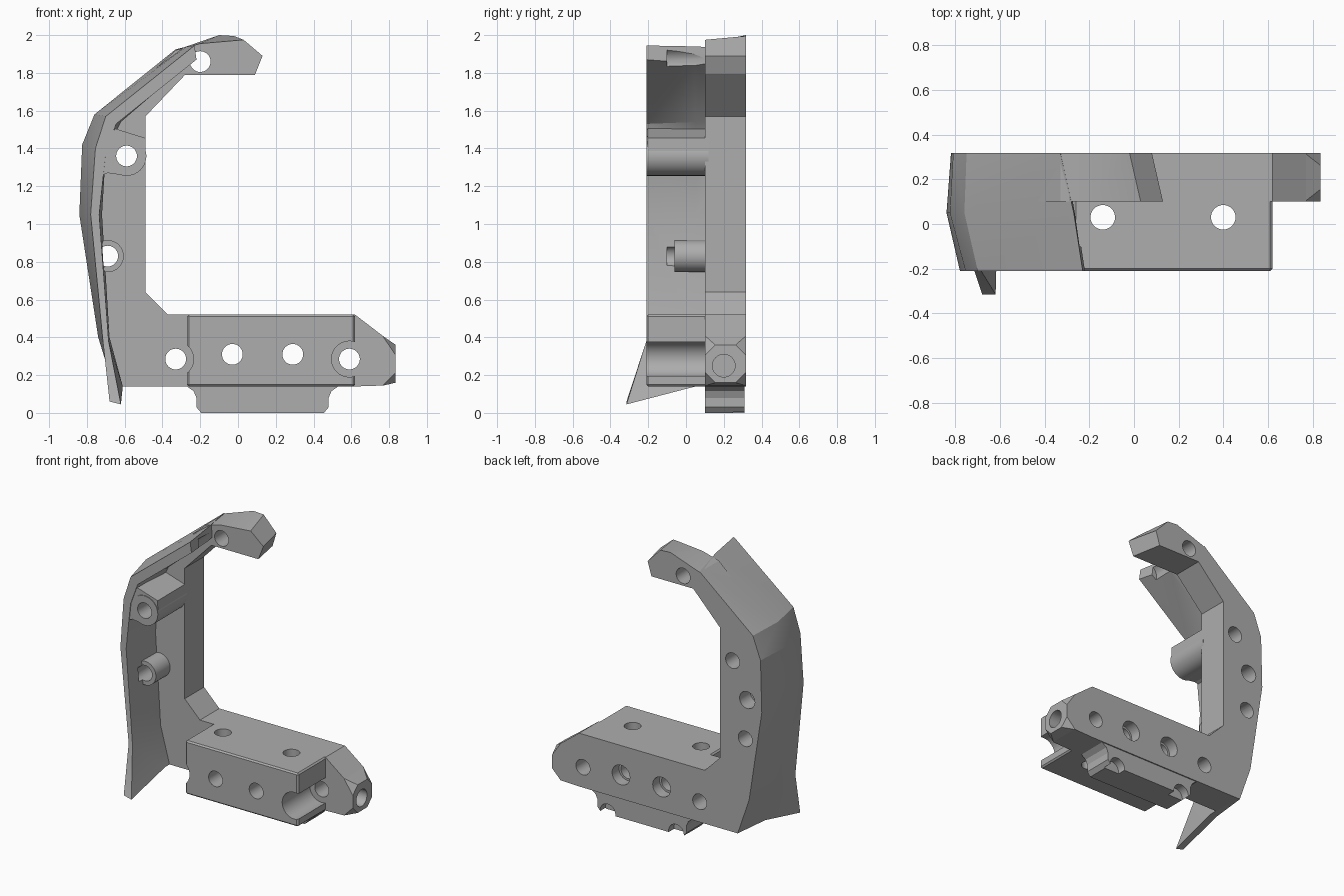
import bpy, bmesh, math
from mathutils import Matrix, Vector

old = bpy.data.objects.get("Cube")
if old:
    bpy.data.objects.remove(old)

grey = bpy.data.materials.new("plain grey")
grey.use_nodes = True
grey.diffuse_color = (0.42, 0.42, 0.42, 1)
grey.node_tree.nodes["Principled BSDF"].inputs["Base Color"].default_value = (0.42, 0.42, 0.42, 1)


def finish(name, bm):
    bmesh.ops.recalc_face_normals(bm, faces=bm.faces)
    mesh = bpy.data.meshes.new(name)
    bm.to_mesh(mesh)
    bm.free()
    mesh.materials.append(grey)
    obj = bpy.data.objects.new(name, mesh)
    bpy.context.collection.objects.link(obj)
    return obj


def loft(name, sections, strip_caps=False):
    """Skin equal-length closed rings of 3D points."""
    bm = bmesh.new()
    rings = [[bm.verts.new(p) for p in ring] for ring in sections]
    n = len(rings[0])
    for a, b in zip(rings, rings[1:]):
        for i in range(n):
            j = (i + 1) % n
            bm.faces.new((a[i], a[j], b[j], b[i]))
    for ring in (rings[0], rings[-1]):
        if strip_caps:
            for i in range(n // 2 - 1):
                bm.faces.new((ring[i], ring[i + 1], ring[n - 2 - i], ring[n - 1 - i]))
        else:
            bm.faces.new(ring)
    if strip_caps:
        bmesh.ops.triangulate(bm, faces=bm.faces)
    return finish(name, bm)


def at_y(points, y):
    return [(x, y, z) for x, z in points]


def prism(name, points, y0, y1):
    return loft(name, [at_y(points, y0), at_y(points, y1)])


def cylinder(name, start, end, radius, radius2=None):
    a, b = Vector(start), Vector(end)
    bm = bmesh.new()
    turn = (b - a).to_track_quat('Z', 'Y').to_matrix().to_4x4()
    bmesh.ops.create_cone(bm, cap_ends=True, segments=32, radius1=radius,
                          radius2=radius2 or radius, depth=(b - a).length,
                          matrix=Matrix.Translation((a + b) / 2) @ turn)
    return finish(name, bm)


def apply_modifier(obj, mod):
    bpy.context.view_layer.objects.active = obj
    bpy.ops.object.modifier_apply(modifier=mod.name)


def bevel(obj, width):
    mod = obj.modifiers.new("edge", 'BEVEL')
    mod.width, mod.segments, mod.limit_method = width, 1, 'ANGLE'
    apply_modifier(obj, mod)


def drill(parts, start, end, radius):
    cutter = cylinder("cutter", start, end, radius)
    cutter.hide_render = True
    for part in parts:
        mod = part.modifiers.new("hole", 'BOOLEAN')
        mod.operation, mod.solver, mod.object = 'DIFFERENCE', 'EXACT', cutter
        apply_modifier(part, mod)
    bpy.data.objects.remove(cutter)


FRONT, PLATE, BACK = -0.21, 0.1, 0.318

# C-shaped back frame; the hooked tip is skewed towards the back
lower = [(.62, .52), (.77, .405), (.77, .145), (.62, .14)]
outer = [(-.61, .14), (-.7, .4), (-.77, 1.05), (-.76, 1.42), (-.71, 1.57), (-.33, 1.92)]
inner = [(-.28, 1.79), (-.49, 1.57), (-.49, .64), (-.37, .52)]
tip_front = [(-.2, 1.955), (.03, 1.975), (.13, 1.89), (.09, 1.79)]
tip_back = [(-.1, 2), (-.02, 1.995), (.08, 1.89), (.05, 1.79)]
frame = loft("back_frame", [at_y(outer + tip_front + inner + lower, PLATE),
                            at_y(outer + tip_back + inner + lower, BACK)])

# Flared outer shell, drawn forward into a fang at the bottom
shell_front = at_y([(-.68, .06), (-.715, .38), (-.78, 1.05), (-.755, 1.4), (-.7, 1.57),
                    (-.23, 1.945), (-.22, 1.87), (-.645, 1.53), (-.7, 1.38),
                    (-.735, 1.05), (-.685, .38), (-.62, .045)], FRONT)
for i in (0, -1):
    x, y, z = shell_front[i]
    shell_front[i] = (x, -.315, z)
shell_inner = [(-.62, 1.54), (-.7, 1.38), (-.72, 1.05), (-.68, .4), (-.61, .14)]
shell_mid = [(-.66, .14), (-.74, .4), (-.84, 1.05), (-.825, 1.42), (-.76, 1.58),
             (-.27, 1.94), (-.26, 1.85)] + shell_inner
shell_back = [(-.63, .14), (-.72, .4), (-.82, 1.05), (-.81, 1.42), (-.75, 1.58),
              (-.33, 1.925), (-.32, 1.85)] + shell_inner
shell = loft("outer_shell", [shell_front, at_y(shell_mid, .05), at_y(shell_back, BACK)], True)

# Front block on the lower arm
block = prism("front_block", [(-.27, .14), (.62, .14), (.62, .52), (-.27, .52)], FRONT, PLATE + .02)
bevel(block, .01)

# Faceted end of the lower arm
def octagon(x, z0, z1, c):
    y0, y1 = PLATE, BACK
    return [(x, y0 + c, z0), (x, y1 - c, z0), (x, y1, z0 + c), (x, y1, z1 - c),
            (x, y1 - c, z1), (x, y0 + c, z1), (x, y0, z1 - c), (x, y0, z0 + c)]


arm_end = loft("arm_end", [octagon(.77, .145, .405, .004), octagon(.835, .16, .36, .055)])

# Foot with concave ends under the lower arm
left_end = [(-.27, .14), (-.235, .115), (-.22, .08), (-.22, .03), (-.195, 0)]
right_end = [(.26 - x, z) for x, z in reversed(left_end)]
foot = prism("foot", left_end + right_end, PLATE, .31)

# Bosses behind the shell: a long one with a web, and a short one
upper_boss = cylinder("upper_boss", (-.59, FRONT, 1.36), (-.59, PLATE + .02, 1.36), .105)
boss_web = prism("boss_web", [(-.74, 1.25), (-.69, 1.27), (-.59, 1.256), (-.6, 1.36), (-.488, 1.36),
                              (-.49, 1.455), (-.65, 1.505), (-.72, 1.42)], FRONT + .005, PLATE + .02)
lower_boss = cylinder("lower_boss", (-.69, -.06, .83), (-.69, PLATE + .02, .83), .085)

# Front-to-back bolt holes
for x, z, start, parts in ((-.2, 1.86, 0, [frame]),
                           (-.59, 1.36, -.3, [frame, upper_boss, boss_web]),
                           (-.69, .83, -.1, [frame, shell, lower_boss]),
                           (-.33, .285, -.3, [frame]),
                           (.59, .285, -.3, [frame]),
                           (-.03, .31, -.3, [frame, block]),
                           (.29, .31, -.3, [frame, block])):
    drill(parts, (x, start, z), (x, .4, z), .055)

# Open channels at both ends of the block, and clearance under the shell
for x in (-.33, .59):
    drill([block], (x, -.3, .285), (x, .2, .285), .095)
drill([shell], (-.2, -.1, 1.86), (-.2, PLATE, 1.86), .075)

# Counterbores and the blind pocket in the back
for x in (-.03, .29):
    drill([frame], (x, .24, .31), (x, .4, .31), .07)
drill([frame, shell], (-.705, .2, 1.11), (-.705, .4, 1.11), .06)

# Vertical bolt holes, with scallops in the back of the foot below them
for x in (-.14, .4):
    drill([block], (x, .03, 0), (x, .03, .6), .055)
    drill([foot], (x, .25, .01), (x, .4, .01), .06)

# Socket in the arm end
drill([frame, arm_end], (.68, .2, .25), (.9, .2, .25), .06)

# Crisp edges with smooth round walls
bpy.ops.object.select_all(action='DESELECT')
for part in (frame, shell, block, arm_end, foot, upper_boss, boss_web, lower_boss):
    part.select_set(True)
    bpy.context.view_layer.objects.active = part
bpy.ops.object.shade_smooth_by_angle(angle=math.radians(20))
